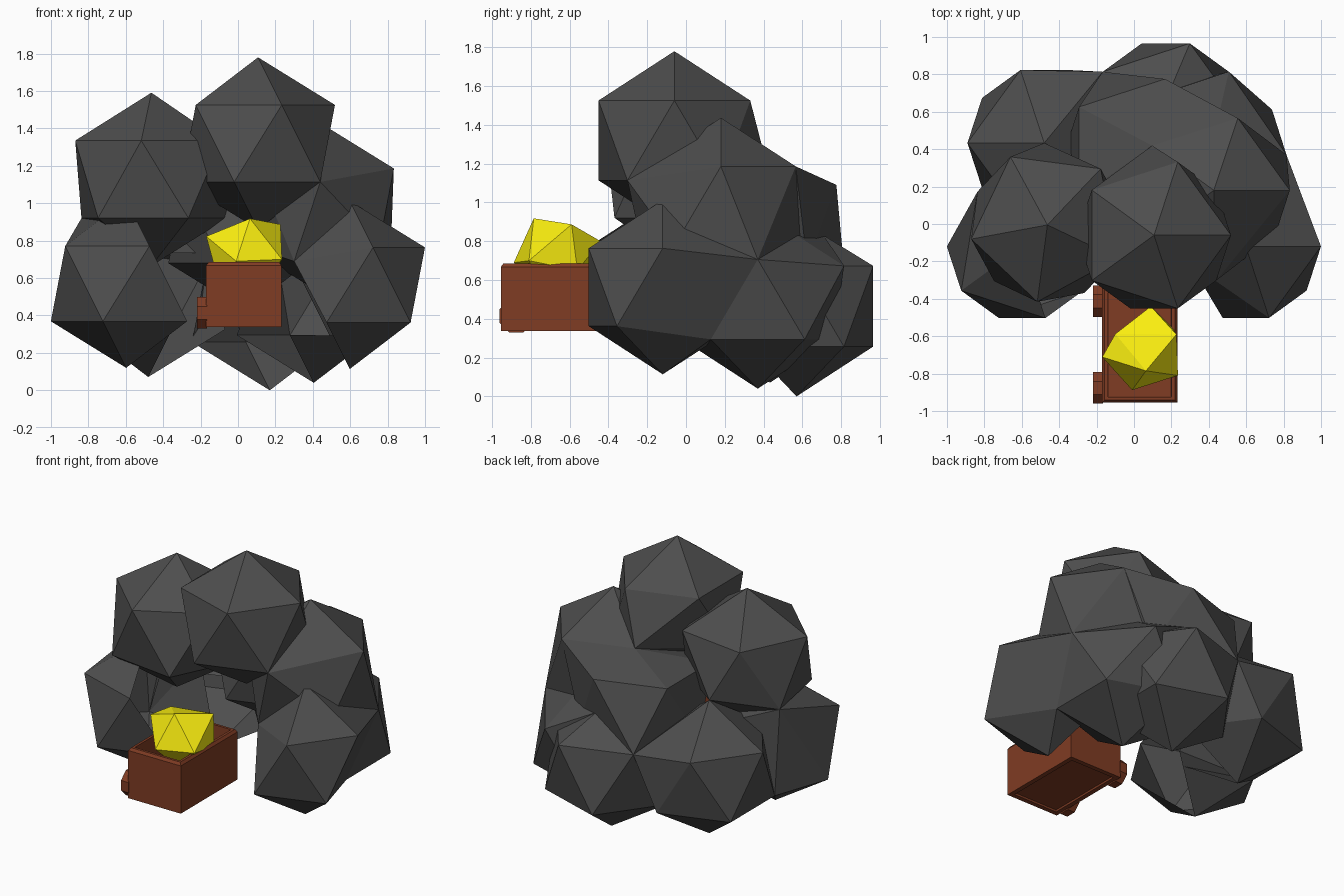
import bpy, bmesh, math
from mathutils import Matrix, Vector

if "Cube" in bpy.data.objects:
    bpy.data.objects.remove(bpy.data.objects["Cube"])


def material(name, rgb):
    m = bpy.data.materials.new(name)
    m.diffuse_color = (*rgb, 1)
    m.use_nodes = True
    m.node_tree.nodes["Principled BSDF"].inputs["Base Color"].default_value = m.diffuse_color
    return m


rock = material("dark_rock", (0.075, 0.075, 0.075))
rust = material("rusty_brown", (0.215, 0.045, 0.017))
gold = material("gold", (0.95, 0.85, 0.005))


def finish(name, bm, mat):
    me = bpy.data.meshes.new(name)
    bm.to_mesh(me)
    bm.free()
    ob = bpy.data.objects.new(name, me)
    me.materials.append(mat)
    bpy.context.collection.objects.link(ob)
    return ob


# Cave of icosahedral boulders: name, centre, radius, turn about z
boulders = [
    ("boulder_top", (0.107, -0.06, 1.32), 0.46, 0),
    ("boulder_upper_right", (0.427, 0.18, 0.983), 0.454, 0),
    ("boulder_upper_left", (-0.463, -0.005, 1.128), 0.463, 46.5),
    ("boulder_upper_back", (0.039, 0.384, 0.885), 0.46, 0),
    ("boulder_back", (0.17, 0.57, 0.465), 0.465, 0),
    ("boulder_lower_right", (0.405, 0.37, 0.50), 0.46, 0),
    ("boulder_back_left", (-0.48, 0.433, 0.53), 0.459, 36),
    ("boulder_front_right", (0.598, -0.12, 0.563), 0.449, 0),
    ("boulder_front_left", (-0.598, -0.12, 0.57), 0.45, 0),
]
# Shared corners where neighbouring boulders are welded: point, reach
welds = [
    ((0.815, 0.37, 0.706), 0.18), ((-0.167, 0.814, 0.673), 0.17),
    ((0.738, 0.128, 0.294), 0.21), ((0.097, 0.419, 1.186), 0.19),
    ((0.507, 0.815, 0.673), 0.15), ((0.555, 0.566, 1.186), 0.24),
    ((-0.48, 0.433, 0.989), 0.15), ((-0.837, 0.173, 0.92), 0.20),
    ((-0.812, 0.192, 0.325), 0.15), ((0.30, -0.21, 0.69), 0.18),
    ((0.44, -0.302, 1.114), 0.18), ((0.19, 0.71, 0.83), 0.20),
]
for name, centre, radius, turn in boulders:
    c = Vector(centre)
    bm = bmesh.new()
    bmesh.ops.create_icosphere(
        bm, subdivisions=1, radius=radius,
        matrix=Matrix.Translation(c) @ Matrix.Rotation(math.radians(turn), 4, 'Z'))
    bm.normal_update()
    # lower boulders are left open on the cave side
    if c.z < 0.7:
        inward = Vector((-c.x, -0.1 - c.y, 0)).normalized()
        behind = c.y > 0.3
        bmesh.ops.delete(bm, geom=[f for f in bm.faces if f.normal.dot(inward) > 0.4
                                   and not (behind and f.normal.z > 0.5)], context='FACES')
    for v in bm.verts:
        for point, reach in welds:
            if (v.co - Vector(point)).length < reach:
                v.co = point
                break
    bmesh.ops.remove_doubles(bm, verts=bm.verts[:], dist=0.001)
    finish(name, bm, rock)

# Cart body: box with chamfered rim, hollow top and panelled underside
x0, x1, y0, y1, z0, z1 = -0.17, 0.232, -0.955, -0.335, 0.338, 0.685
bm = bmesh.new()
rim = 0.018
bmesh.ops.create_cube(bm, size=1, matrix=Matrix.Translation(
    ((x0 + x1) / 2, (y0 + y1) / 2, (z0 + z1 - rim) / 2))
    @ Matrix.Diagonal((x1 - x0, y1 - y0, z1 - rim - z0, 1)))
bm.normal_update()
top = next(f for f in bm.faces if f.normal.z > 0.9)
under = next(f for f in bm.faces if f.normal.z < -0.9)
for face, steps in ((top, ((rim, rim), (0.025, 0), (0.004, -0.2))),
                    (under, ((0.045, 0), (0.004, 0.012)))):
    for thickness, dz in steps:
        bmesh.ops.inset_region(bm, faces=[face], thickness=thickness, depth=0)
        bmesh.ops.translate(bm, verts=face.verts[:], vec=(0, 0, dz))
        bm.normal_update()
finish("cart_body", bm, rust)

# Octagonal wheels along the left side
for name, y in (("wheel_front", -0.876), ("wheel_back", -0.413)):
    bm = bmesh.new()
    bmesh.ops.create_cone(
        bm, cap_ends=True, segments=8, radius1=0.092, radius2=0.092, depth=0.055,
        matrix=Matrix.Translation((-0.1925, y, 0.414)) @ Matrix.Rotation(math.pi / 2, 4, 'Y')
        @ Matrix.Rotation(math.pi / 8, 4, 'Z'))
    finish(name, bm, rust)

# Faceted gold nugget resting in the cart
corners = [
    (0.064, -0.785, 0.918), (0.227, -0.59, 0.887), (-0.17, -0.711, 0.823),
    (-0.01, -0.888, 0.69), (0.235, -0.81, 0.70), (0.09, -0.44, 0.80),
    (-0.10, -0.588, 0.85), (-0.12, -0.72, 0.64), (0.21, -0.56, 0.65),
    (0.0, -0.52, 0.60), (0.06, -0.70, 0.50),
]
bm = bmesh.new()
bmesh.ops.convex_hull(bm, input=[bm.verts.new(c) for c in corners])
bmesh.ops.recalc_face_normals(bm, faces=bm.faces)
finish("gold_nugget", bm, gold)
